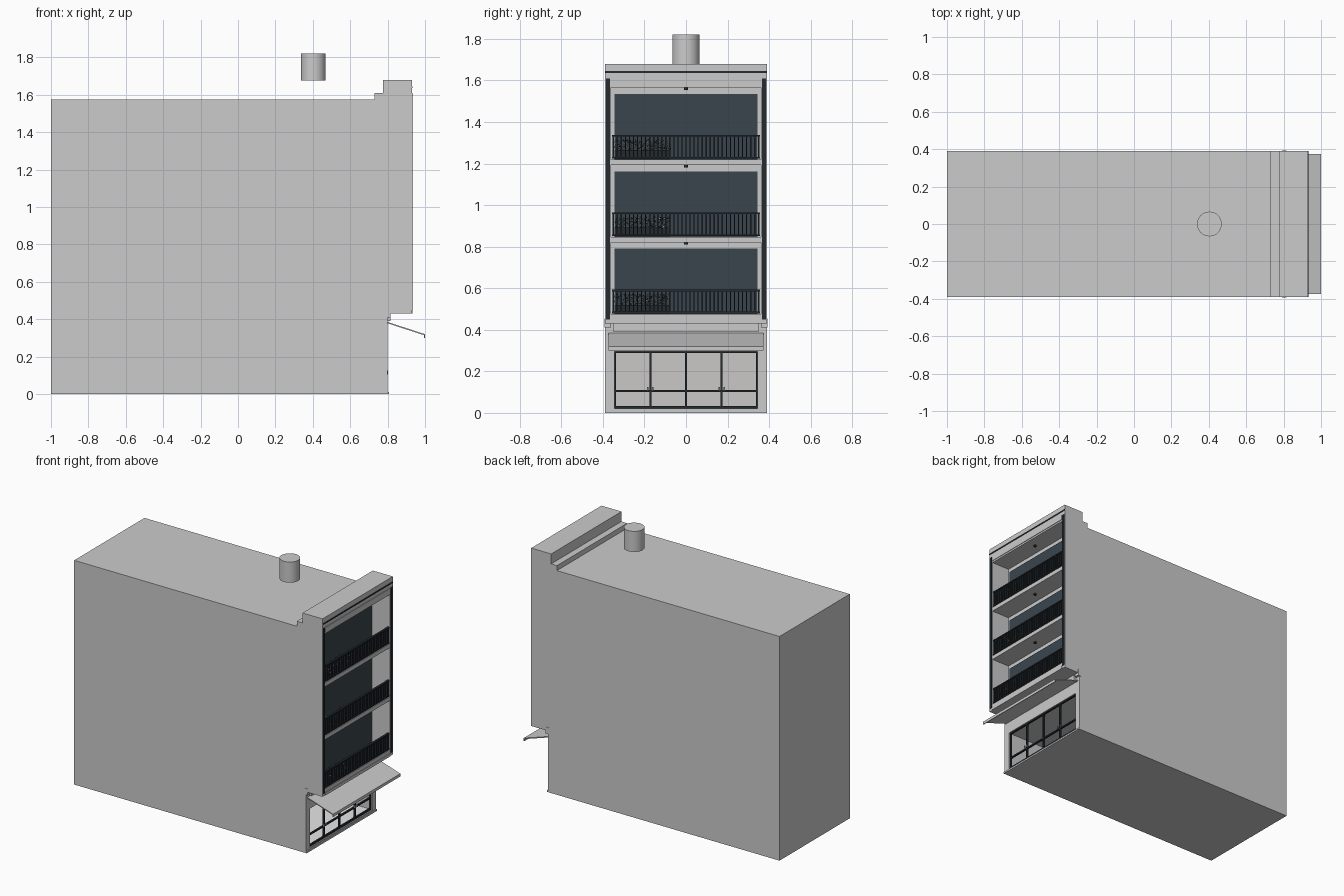
import bpy, bmesh, math, random
from mathutils import Matrix, Vector

random.seed(4)
if "Cube" in bpy.data.objects:
    bpy.data.objects.remove(bpy.data.objects["Cube"], do_unlink=True)


def material(name, r, g, b):
    m = bpy.data.materials.new(name)
    m.use_nodes = True
    m.diffuse_color = (r, g, b, 1)
    m.node_tree.nodes["Principled BSDF"].inputs["Base Color"].default_value = (r, g, b, 1)
    return m


wall = material("pale grey render", 0.6, 0.6, 0.6)
interior = material("warm interior", 0.6, 0.57, 0.57)
floor_white = material("white floor", 0.85, 0.85, 0.85)
glass = material("dark teal glass", 0.042, 0.06, 0.073)
metal = material("dark metal", 0.017, 0.024, 0.03)
leaf = material("pale leaves", 0.3, 0.3, 0.28)


def finish(name, bm, *mats):
    bmesh.ops.recalc_face_normals(bm, faces=bm.faces)
    mesh = bpy.data.meshes.new(name)
    bm.to_mesh(mesh)
    bm.free()
    for m in mats:
        mesh.materials.append(m)
    ob = bpy.data.objects.new(name, mesh)
    bpy.context.collection.objects.link(ob)
    return ob


def add_box(bm, x, y, z):
    """Box from (low, high) ranges on each axis."""
    size = [b - a for a, b in (x, y, z)]
    mid = [(a + b) / 2 for a, b in (x, y, z)]
    bmesh.ops.create_cube(bm, size=1, matrix=Matrix.Translation(mid) @ Matrix.Diagonal((*size, 1)))


def boxes(name, mat, *ranges):
    bm = bmesh.new()
    for r in ranges:
        add_box(bm, *r)
    return finish(name, bm, mat)


def extrude_profile(name, mat, points, half):
    """Side outline in x and z, extruded symmetrically along y."""
    bm = bmesh.new()
    face = bm.faces.new([bm.verts.new((x, -half, z)) for x, z in points])
    new = bmesh.ops.extrude_face_region(bm, geom=[face])["geom"]
    verts = [v for v in new if isinstance(v, bmesh.types.BMVert)]
    bmesh.ops.translate(bm, verts=verts, vec=(0, 2 * half, 0))
    return finish(name, bm, mat)


HALF = 0.39      # half width of the building
BAY = 0.36       # half width of a balcony opening
SHOP = 0.345     # half width of the shopfront
FRONT = 0.93     # face of the upper storeys
BACK = 0.79      # rear wall of the balconies
FLOORS = [0.475, 0.847, 1.22]

# Main block with overhanging upper storeys and stepped parapet
body = extrude_profile("building_body", wall, [
    (-1, 0), (0.8, 0), (0.8, 0.43), (FRONT, 0.43), (FRONT, 1.68),
    (0.775, 1.68), (0.775, 1.61), (0.73, 1.61), (0.73, 1.575), (-1, 1.575)], HALF)

# Cut the balconies and the shop room
cuts = [((BACK, 1.1), (-BAY, BAY), (z, z + 0.345)) for z in FLOORS]
cuts.append(((0.1, 0.9), (-SHOP, SHOP), (0.02, 0.295)))
cutter = boxes("opening_cutter", wall, *cuts)
cutter.hide_render = True
mod = body.modifiers.new("openings", "BOOLEAN")
mod.object = cutter
mod.operation = "DIFFERENCE"
mod.solver = "EXACT"
bpy.context.view_layer.objects.active = body
bpy.ops.object.modifier_apply(modifier=mod.name)
bpy.data.objects.remove(cutter, do_unlink=True)

# Shop room finishes
boxes("shop_floor", floor_white, ((0.1, 0.79), (-SHOP, SHOP), (0.02, 0.024)))
boxes("shop_back_wall", interior, ((0.1, 0.105), (-SHOP, SHOP), (0.02, 0.295)))

# Shopfront frame
frame = []
for i in range(-2, 3):
    y = i * 0.1715
    frame.append(((0.78, 0.792), (y - 0.005, y + 0.005), (0.02, 0.295)))
for low, high in ((0.02, 0.033), (0.1, 0.11), (0.288, 0.295)):
    frame.append(((0.78, 0.792), (-SHOP, SHOP), (low, high)))
boxes("shopfront_frame", metal, *frame)
boxes("door_handles", leaf, *[
    ((0.792, 0.802), (s * 0.1715 + d - 0.003, s * 0.1715 + d + 0.003), (0.105, 0.125))
    for s in (-1, 1) for d in (-0.012, 0.012)])

# Plinth, sign band and end brackets on the ground storey
boxes("plinth", wall, ((0.79, 0.807), (-HALF, HALF), (0, 0.012)))
boxes("sign_band", wall, ((0.8, 0.815), (-0.35, 0.35), (0.39, 0.43)))
boxes("slab_edge_moulding", wall, ((FRONT, 0.934), (-BAY, BAY), (0.43, 0.45)))
boxes("end_brackets", wall, *[
    ((0.79, 0.815), (min(s * 0.36, s * 0.393), max(s * 0.36, s * 0.393)), (0.41, 0.455))
    for s in (-1, 1)])

# Sloping awning with a short valance
extrude_profile("awning", wall, [
    (0.8, 0.385), (1.0, 0.32), (1.0, 0.3), (0.995, 0.3), (0.995, 0.314), (0.8, 0.378)], 0.373)

# Parapet strip and dark pier strips
boxes("parapet_strip", metal, ((FRONT, 0.933), (-HALF, HALF), (1.636, 1.645)))
boxes("parapet_moulding", wall, ((FRONT, 0.934), (-BAY, BAY), (1.577, 1.61)))
boxes("pier_strips", metal, *[
    ((FRONT, 0.933), (s * 0.375 - 0.01, s * 0.375 + 0.01), (0.45, 1.61)) for s in (-1, 1)])


def balcony(z, label):
    # Full-width glazing
    boxes(label + "_glazing", glass, ((BACK, BACK + 0.006), (-0.345, 0.345), (z, z + 0.315)))

    # Railing with upright bars
    parts = [((0.915, 0.93), (-0.355, 0.355), (z + a, z + b))
             for a, b in ((0.004, 0.012), (0.11, 0.118))]
    count = 36
    for i in range(count + 1):
        y = -0.35 + 0.7 * i / count
        parts.append(((0.917, 0.928), (y - 0.003, y + 0.003), (z + 0.008, z + 0.112)))
    boxes(label + "_railing", metal, *parts)

    # Planter with scattered leaves
    boxes(label + "_planter", metal, ((0.87, 0.91), (-0.345, -0.08), (z, z + 0.045)))
    bm = bmesh.new()
    for i in range(420):
        centre = Vector((random.uniform(0.868, 0.926), random.uniform(-0.345, -0.075),
                         z + random.uniform(0.045, 0.095)))
        turn = Matrix.Rotation(random.uniform(0, math.tau), 3, "Z") @ \
            Matrix.Rotation(random.uniform(0, math.pi), 3, "X")
        r = random.uniform(0.003, 0.006)
        face = bm.faces.new([bm.verts.new(centre + turn @ Vector(p) * r)
                             for p in ((-1, 0, 0), (0, -1, 0), (1, 0, 0), (0, 1, 0))])
        face.material_index = int(random.random() < 0.45)
    finish(label + "_plants", bm, leaf, metal)

    # Ceiling lamp
    bm = bmesh.new()
    bmesh.ops.create_cone(bm, cap_ends=True, segments=12, radius1=0.01, radius2=0.01, depth=0.01,
                          matrix=Matrix.Translation((0.86, 0, z + 0.34)))
    finish(label + "_ceiling_lamp", bm, metal)


for z, label in zip(FLOORS, ("lower_balcony", "middle_balcony", "upper_balcony")):
    balcony(z, label)

# Roof flue
bm = bmesh.new()
bmesh.ops.create_cone(bm, cap_ends=True, segments=32, radius1=0.066, radius2=0.066, depth=0.145,
                      matrix=Matrix.Translation((0.403, 0, 1.7475)))
flue = finish("roof_flue", bm, wall)
bpy.ops.object.select_all(action="DESELECT")
flue.select_set(True)
bpy.context.view_layer.objects.active = flue
bpy.ops.object.shade_smooth_by_angle()
